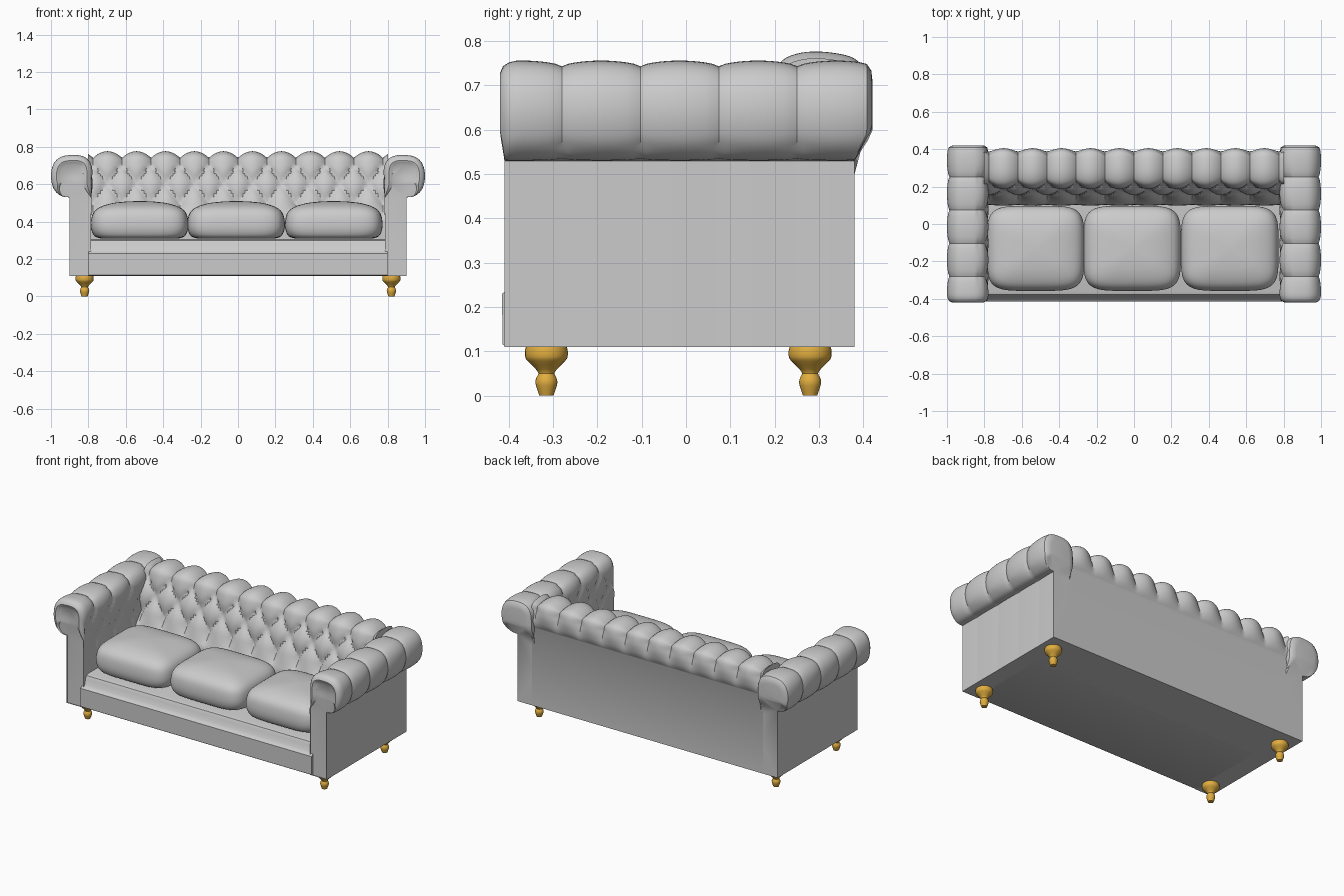
import bpy, bmesh, math
from mathutils import Vector

if "Cube" in bpy.data.objects:
    bpy.data.objects.remove(bpy.data.objects["Cube"])


def loft(name, rings, mat=None, angle=40):
    """Skin closed rings of points and cap both ends."""
    bm = bmesh.new()
    vs = [[bm.verts.new(p) for p in r] for r in rings]
    n = len(rings[0])
    for a, b in zip(vs, vs[1:]):
        for i in range(n):
            j = (i + 1) % n
            bm.faces.new((a[i], a[j], b[j], b[i]))
    caps = [bm.faces.new(vs[0]), bm.faces.new(vs[-1])]
    bmesh.ops.recalc_face_normals(bm, faces=bm.faces)
    bmesh.ops.triangulate(bm, faces=caps)
    me = bpy.data.meshes.new(name)
    bm.to_mesh(me)
    bm.free()
    ob = bpy.data.objects.new(name, me)
    bpy.context.collection.objects.link(ob)
    if mat:
        me.materials.append(mat)
    bpy.ops.object.select_all(action='DESELECT')
    ob.select_set(True)
    bpy.context.view_layer.objects.active = ob
    bpy.ops.object.shade_smooth_by_angle(angle=math.radians(angle))
    return ob


def spline(pts, steps=5):
    """Catmull-Rom curve through 2D points."""
    p = [Vector(q) for q in [pts[0]] + pts + [pts[-1]]]
    out = []
    for a, b, c, d in zip(p, p[1:], p[2:], p[3:]):
        for k in range(steps):
            t = k / steps
            out.append(0.5 * (2 * b + (c - a) * t + (2 * a - 5 * b + 4 * c - d) * t * t
                              + (3 * b - a - 3 * c + d) * t ** 3))
    return out + [p[-1]]


def normals(prof):
    """Outward normals of an open 2D profile, given the side it runs round."""
    out = []
    for i in range(len(prof)):
        t = prof[min(i + 1, len(prof) - 1)] - prof[max(i - 1, 0)]
        out.append(Vector((t.y, -t.x)).normalized())
    return out


def clamp(x):
    return max(0.0, min(1.0, x))


def tuft(u, v, power):
    """Straight pleats at v = 0 that turn into button diamonds as v grows."""
    return abs(math.sin(math.pi * (u + v)) * math.sin(math.pi * (u - v))) ** (power / 2)


# Tufted back, lofted along x
back = [Vector((.38, .11))] + spline([
    (.38, .60), (.398, .64), (.405, .70), (.388, .755), (.33, .774), (.26, .774), (.21, .75),
    (.187, .69), (.165, .62), (.14, .54), (.115, .46), (.10, .40), (.10, .30)]) + [Vector((.10, .11))]
bn = normals(back)
rings = []
for i in range(-62, 63):
    x, ring = i * .155 / 12, []
    for p, nrm in zip(back, bn):
        front = p.x < .24
        v = clamp((.71 - p.y) / .2) if front else 0
        w = .1 + .9 * clamp((p.y - .42) / .08) if front else clamp((p.y - .61) / .1)
        if p.y < .2:
            w = 0
        q = p - nrm * .036 * w * (1 - tuft(x / .155, v, .8))
        ring.append((x, q.x, q.y))
    rings.append(ring)
loft("tufted_back", rings)

# Rolled arms, lofted along y with rounded ends
arm = [Vector((.90, .11))] + spline([
    (.90, .53), (.945, .537), (.985, .575), (1.0, .64), (.988, .705), (.95, .745), (.89, .756),
    (.83, .75), (.792, .72), (.777, .66), (.78, .55), (.785, .42), (.785, .30)]) + [Vector((.785, .11))]
an = normals(arm)
ys = [-.28 + .177 * j / 12 for j in range(-7, 45)]
# (y on wall, y on roll, inset on roll)
stations = [(-.402, -.408, .05), (-.408, -.416, .04), (-.409, -.42, .028), (-.405, -.413, .012),
            (-.398, -.40, .004)]
stations += [(y, y, 0) for y in ys]
stations += [(.376, .39, 0), (.379, .408, .006), (.38, .418, .02), (.38, .421, .045)]
for side, s in (("right", 1), ("left", -1)):
    rings = []
    for wall, roll, inset in stations:
        ring = []
        for p, nrm in zip(arm, an):
            k = clamp((p.y - .53) / .06)
            y = wall + (roll - wall) * k
            inner = p.x < .83
            v = clamp((.69 - p.y) / .2) if inner else 0
            depth = .02 * clamp((p.y - .4) / .1) if inner else .013 * clamp((p.y - .52) / .04)
            d = depth * (1 - tuft((y + .28) / .177, v, .6))
            if inset:
                d *= .3
            q = p - nrm * (d + inset * k)
            ring.append((s * q.x, y, q.y))
        rings.append(ring)
    loft(side + "_rolled_arm", rings)

# Seat base with stepped front rail
rail = [(-.405, .11), (-.414, .116), (-.415, .23), (-.406, .237), (-.394, .25), (-.388, .28),
        (-.378, .3), (-.36, .306), (.2, .306), (.2, .11)]
loft("seat_base", [[(x, y, z) for y, z in rail] for x in (-.8, .8)])

# Three puffy seat cushions
section = spline([(.80, .31), (.93, .322), (1, .36), (1, .41), (.95, .45), (.82, .478),
                  (.58, .498), (.3, .507), (.04, .51)], 3)
for name, cx in (("left", -.526), ("middle", -.01), ("right", .512)):
    rings = []
    for sc, z in section:
        ring = []
        for k in range(64):
            a = 2 * math.pi * k / 64
            c, n = math.cos(a), math.sin(a)
            e = .42
            ring.append((cx + .259 * sc * math.copysign(abs(c) ** e, c),
                         -.13 + .226 * sc * math.copysign(abs(n) ** e, n), z))
        rings.append(ring)
    loft(name + "_seat_cushion", rings, angle=60)

# Turned wooden legs
wood = bpy.data.materials.new("wood")
wood.diffuse_color = (.75, .42, .05, 1)
wood.use_nodes = True
wood.node_tree.nodes["Principled BSDF"].inputs["Base Color"].default_value = wood.diffuse_color
turn = spline([(.016, 0), (.021, .015), (.025, .03), (.022, .042), (.018, .05), (.024, .06),
               (.042, .078), (.048, .088), (.048, .104), (.044, .115)], 2)
for lx, a in ((-.82, "left"), (.82, "right")):
    for ly, b in ((-.315, "front"), (.28, "back")):
        loft(f"{b}_{a}_leg", [[(lx + r * math.cos(k * math.pi / 12), ly + r * math.sin(k * math.pi / 12), z)
                               for k in range(24)] for r, z in turn], wood)
